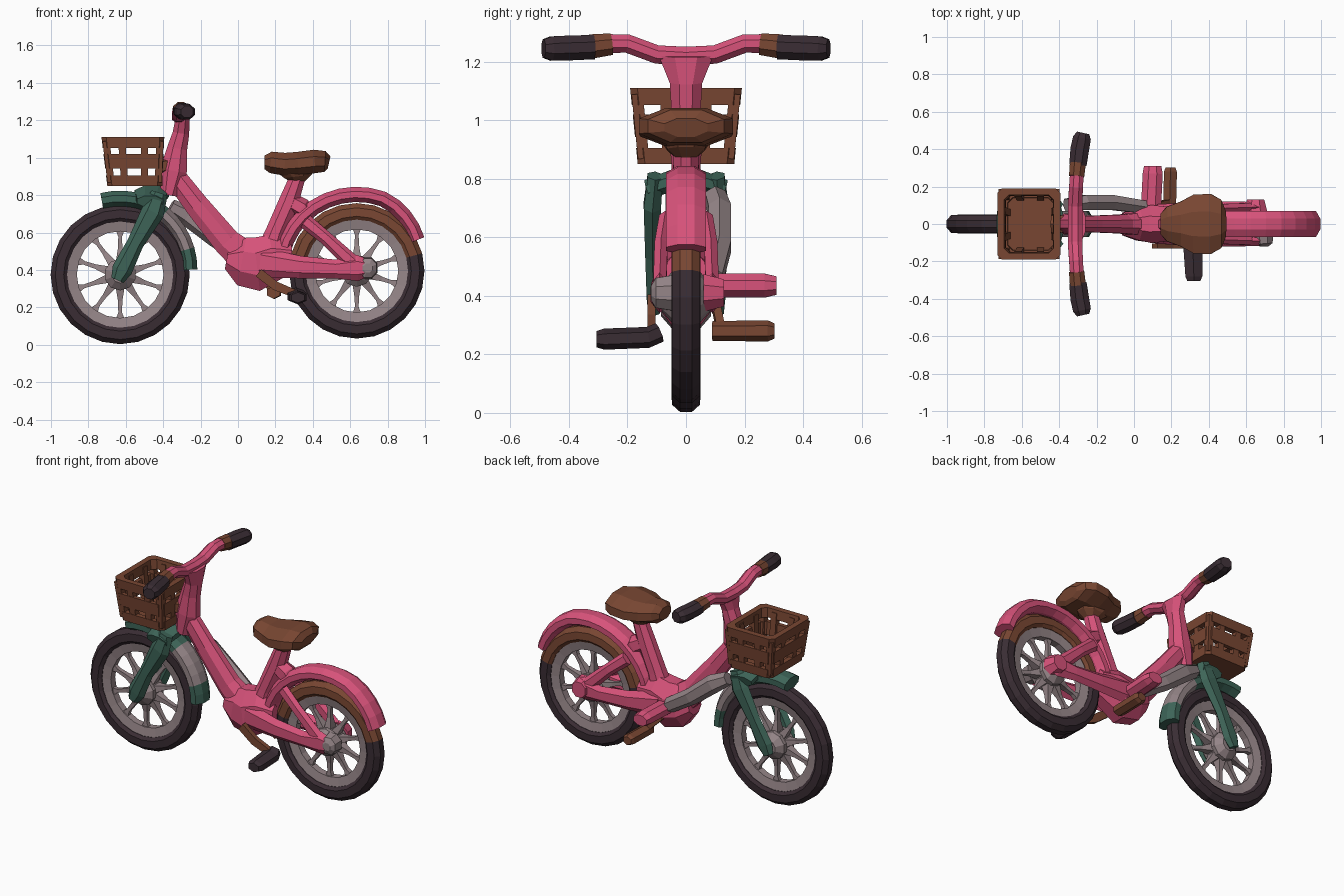
import bpy, bmesh, math
from mathutils import Vector


def mat(name, rgb):
    m = bpy.data.materials.new(name)
    m.diffuse_color = (*rgb, 1)
    return m


PINK = mat("pink paint", (0.68, 0.085, 0.195))
BROWN = mat("brown leather", (0.19, 0.062, 0.032))
DARK = mat("dark rubber", (0.042, 0.026, 0.034))
GREEN = mat("green paint", (0.048, 0.13, 0.098))
GRAY = mat("warm gray metal", (0.30, 0.235, 0.245))


def finish(name, bm, mats, rule=None):
    bmesh.ops.recalc_face_normals(bm, faces=bm.faces)
    me = bpy.data.meshes.new(name)
    if rule:
        for f in bm.faces:
            f.material_index = rule(f.calc_center_median())
    bm.to_mesh(me)
    bm.free()
    for m in mats if isinstance(mats, list) else [mats]:
        me.materials.append(m)
    ob = bpy.data.objects.new(name, me)
    bpy.context.collection.objects.link(ob)
    return ob


def tube(name, pts, mats, n=8, rule=None):
    """Sweep an oval along (x, y, z, side radius, other radius) points."""
    bm = bmesh.new()
    P = [Vector(p[:3]) for p in pts]
    rings = []
    for i, p in enumerate(pts):
        d = (P[min(i + 1, len(P) - 1)] - P[max(i - 1, 0)]).normalized()
        s = Vector((0, 1, 0)) if abs(d.y) < 0.8 else Vector((1, 0, 0))
        s = (s - d * s.dot(d)).normalized()
        u = d.cross(s)
        rings.append([bm.verts.new(P[i] + s * p[3] * math.cos(t) + u * p[4] * math.sin(t))
                      for t in [(k + 0.5) * math.tau / n for k in range(n)]])
    for a, b in zip(rings, rings[1:]):
        for k in range(n):
            bm.faces.new((a[k], a[(k + 1) % n], b[(k + 1) % n], b[k]))
    bm.faces.new(rings[0])
    bm.faces.new(rings[-1])
    return finish(name, bm, mats, rule)


def ring(name, cx, cz, profile, mats, seg=24, rule=None):
    """Spin a closed (radius, y) profile about the y axis."""
    bm = bmesh.new()
    rows = [[bm.verts.new((cx + r * math.cos(t), y, cz + r * math.sin(t))) for r, y in profile]
            for t in [k * math.tau / seg for k in range(seg)]]
    m = len(profile)
    for i in range(seg):
        a, b = rows[i], rows[(i + 1) % seg]
        for k in range(m):
            bm.faces.new((a[k], a[(k + 1) % m], b[(k + 1) % m], b[k]))
    return finish(name, bm, mats, rule)


def angle(c, cx, cz):
    return math.degrees(math.atan2(c.z - cz, c.x - cx))


def arc(cx, cz, a0, a1, n, radius, a, b):
    out = []
    for i in range(n + 1):
        d = a0 + (a1 - a0) * i / n
        t = math.radians(d)
        r = radius(d)
        out.append((cx + r * math.cos(t), 0, cz + r * math.sin(t), a, b))
    return out


# wheels: tyre, rim, hub and spokes
FX, FZ, RX, RZ = -0.63, 0.375, 0.635, 0.395


def wheel(side, cx, cz, R, mats, rule=None):
    half = [(R, 0.02), (R - 0.025, 0.048), (R - 0.07, 0.05), (R - 0.088, 0.035)]
    ring(side + "_tyre", cx, cz, half + [(r, -y) for r, y in reversed(half)], mats, 24, rule)
    ring(side + "_rim", cx, cz, [(R - 0.075, 0.034), (R - 0.14, 0.022),
                                 (R - 0.14, -0.022), (R - 0.075, -0.034)], GRAY, 20)
    tube(side + "_hub", [(cx, -0.085, cz, .045, .045), (cx, -0.05, cz, .085, .085),
                         (cx, 0.05, cz, .085, .085), (cx, 0.085, cz, .045, .045)], GRAY, 10)
    for k in range(10):
        t = math.tau * (k + 0.5) / 10
        c, s = math.cos(t), math.sin(t)
        tube(f"{side}_spoke_{k}", [(cx + r * c, 0, cz + r * s, w, h) for r, w, h in
             ((0.06, .045, .035), (0.14, .02, .017), (R - 0.17, .018, .014), (R - 0.11, .02, .045))],
             GRAY, 4)


wheel("front", FX, FZ, 0.372, DARK)
wheel("rear", RX, RZ, 0.362, [DARK, BROWN], lambda c: int(15 < angle(c, RX, RZ) < 165))

# mudguards
tube("rear_mudguard", arc(RX, RZ, 27, 178, 14,
     lambda d: 0.363 + 0.046 * min(1, (d - 27) / 40), 0.074, 0.044), PINK, 8)
tube("front_mudguard", arc(FX, FZ, 104, 4, 12, lambda d: 0.37 + 0.037 * min(1, d / 70),
     0.076, 0.045), [GREEN, GRAY], 8, lambda c: int(18 < angle(c, FX, FZ) < 56))

# front fork
tube("fork_crown", [(-0.47, -0.13, .765, .075, .035), (-0.46, 0, .81, .1, .045),
                    (-0.47, 0.13, .765, .075, .035)], GREEN, 8)
for s in (-1, 1):
    tube(f"fork_blade_{s}", [(-0.42, s * .105, .81, .03, .045), (-0.455, s * .115, .71, .034, .062),
                             (-0.55, s * .115, .54, .028, .045), (-0.62, s * .11, .4, .028, .055),
                             (-0.645, s * .11, .345, .022, .035)], GREEN, 6)

# head tube and stem
tube("head_tube", [(-0.37, 0, .8, .05, .05), (-0.345, 0, .93, .06, .078), (-0.325, 0, 1.05, .055, .058),
                   (-0.305, 0, 1.13, .06, .048), (-0.295, 0, 1.22, .1, .04)], PINK, 8)

# handlebar with grips
tube("handlebar", [(-0.305, -0.27, 1.262, .04, .035), (-0.31, -0.2, 1.262, .04, .034),
                   (-0.315, -0.1, 1.225, .042, .034), (-0.315, 0, 1.218, .042, .036),
                   (-0.315, 0.1, 1.225, .042, .034), (-0.31, 0.2, 1.262, .04, .034),
                   (-0.305, 0.27, 1.262, .04, .035)], PINK, 8)
for s in (-1, 1):
    tube(f"grip_collar_{s}", [(-0.307, s * .255, 1.26, .044, .04),
                              (-0.3, s * .325, 1.252, .046, .045)], BROWN, 8)
    tube(f"grip_{s}", [(-0.3, s * .315, 1.25, .05, .045), (-0.29, s * .4, 1.247, .054, .046),
                       (-0.278, s * .46, 1.245, .052, .045), (-0.272, s * .487, 1.245, .036, .034)], DARK, 8)

# main frame tubes
tube("down_tube", [(-0.36, 0, .93, .045, .06), (-0.22, 0, .745, .048, .07),
                   (-0.06, 0, .55, .055, .08), (0.06, 0, .45, .07, .1)], PINK, 8)
tube("bottom_shell", [(-0.06, 0, .46, .065, .06), (0.02, 0, .445, .095, .14),
                      (0.1, 0, .43, .11, .155), (0.19, 0, .465, .1, .135), (0.29, 0, .47, .08, .09)], PINK, 8)
tube("seat_tube", [(0.15, 0, .45, .065, .08), (0.2, 0, .6, .055, .058),
                   (0.27, 0, .76, .05, .058), (0.32, 0, .9, .045, .045)], PINK, 8)
tube("seat_bridge", [(0.25, 0, .78, .045, .05), (0.34, 0, .73, .06, .055),
                     (0.38, 0, .68, .06, .045)], PINK, 6)
for s in (-1, 1):
    tube(f"chain_stay_{s}", [(0.12, s * .075, .44, .035, .08), (0.33, s * .09, .415, .032, .06),
                             (0.52, s * .095, .405, .03, .05), (0.64, s * .09, .41, .032, .07),
                             (0.675, s * .09, .41, .03, .055)], PINK, 6)
    tube(f"seat_stay_{s}", [(0.36, s * .07, .66, .025, .04), (0.47, s * .085, .57, .026, .036),
                            (0.63, s * .09, .42, .026, .045)], PINK, 6)
tube("rear_axle_cap", [(0.69, -.05, .41, .06, .065), (0.695, -.105, .41, .05, .055),
                       (0.695, -.12, .41, .025, .025)], GRAY, 8)
tube("rear_axle_plate", [(0.65, .06, .41, .07, .07), (0.65, .13, .41, .05, .05)], PINK, 8)

# gray side tube and pink side peg on the far side
tube("side_tube", [(-0.36, .1, .74, .04, .04), (-0.27, .115, .69, .045, .055),
                   (-0.12, .115, .57, .045, .05), (0.05, .09, .46, .04, .045)], GRAY, 6)
tube("side_peg", [(0.09, .07, .435, .058, .045), (0.1, .27, .435, .058, .044),
                  (0.1, .31, .435, .05, .034)], PINK, 8)

# cranks and pedals
tube("near_crank", [(0.11, -.118, .385, .02, .034), (0.2, -.118, .315, .02, .034),
                    (0.31, -.118, .27, .02, .03)], BROWN, 4)
tube("near_pedal", [(0.31, -.09, .275, .045, .034), (0.315, -.13, .258, .058, .036),
                    (0.32, -.28, .252, .052, .036), (0.32, -.305, .252, .04, .028)], DARK, 6)
tube("far_crank", [(0.1, .1, .38, .02, .026), (0.2, .12, .28, .02, .026)], BROWN, 4)
tube("far_pedal", [(0.19, .09, .28, .04, .034), (0.195, .28, .28, .04, .036),
                   (0.195, .302, .28, .03, .026)], BROWN, 6)

# seat
tube("seat", [(0.143, 0, .975, .06, .04), (0.175, 0, .975, .1, .062), (0.25, 0, .965, .13, .066),
              (0.32, 0, .97, .17, .066), (0.41, 0, .98, .174, .068), (0.465, 0, .98, .14, .06),
              (0.487, 0, .975, .08, .035)], BROWN, 8)
tube("seat_base", [(0.31, 0, .95, .1, .12), (0.32, 0, .9, .07, .08), (0.32, 0, .865, .03, .03)], BROWN, 8)


# basket: tapered bands, posts and floor
def basket_half(z):
    k = (z - 0.85) / 0.26
    return -0.552 - 0.01 * k, 0.147 + 0.021 * k, 0.165 + 0.026 * k


def basket_band(i, z0, z1, t):
    bm = bmesh.new()
    rows = []
    for z, inset in ((z0, 0), (z1, 0), (z1, t), (z0, t)):
        cx, hx, hy = basket_half(z)
        hx, hy, c = hx - inset, hy - inset, 0.025
        rows.append([bm.verts.new((cx + a * hx - a * c * p, b * hy - b * c * (1 - p), z))
                     for a, b, p in ((-1, -1, 0), (-1, -1, 1), (1, -1, 1), (1, -1, 0),
                                     (1, 1, 0), (1, 1, 1), (-1, 1, 1), (-1, 1, 0))])
    for j in range(4):
        a, b = rows[j], rows[(j + 1) % 4]
        for k in range(8):
            bm.faces.new((a[k], a[(k + 1) % 8], b[(k + 1) % 8], b[k]))
    finish(f"basket_band_{i}", bm, BROWN)


for i, (z0, z1, t) in enumerate([(0.85, 0.905, .03), (0.942, 1.02, .025), (1.052, 1.11, .036)]):
    basket_band(i, z0, z1, t)


def basket_post(u, v, w):
    pts = []
    for z in (0.87, 1.09):
        cx, hx, hy = basket_half(z)
        pts.append((cx + u * (hx - 0.022), v * (hy - 0.022), z, w, w))
    tube("basket_post", pts, BROWN, 4)


for e in (-1, 1):
    for q in (-1, -0.42, 0.42, 1):
        basket_post(q, e, 0.027)
        if abs(q) < 1:
            basket_post(e, q, 0.027)
bm = bmesh.new()
bmesh.ops.create_cube(bm, size=1)
for v in bm.verts:
    v.co = (-0.55 + v.co.x * 0.27, v.co.y * 0.3, 0.865 + v.co.z * 0.03)
finish("basket_floor", bm, BROWN)
tube("basket_mount", [(-0.44, 0, .95, .06, .05), (-0.36, 0, .96, .05, .05)], BROWN, 6)
